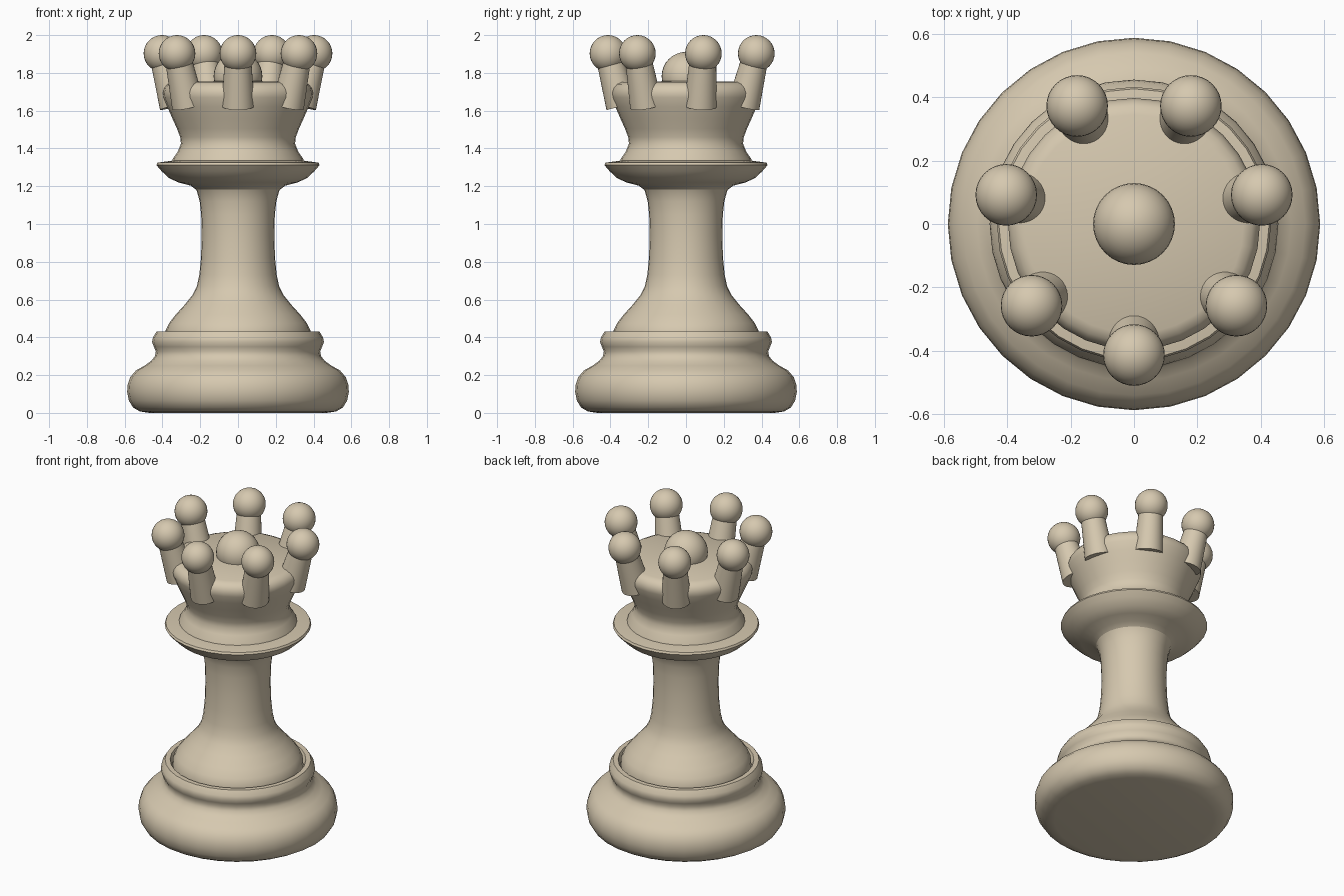
import bpy
import bmesh
import math
from mathutils import Vector

SIDES = 32
SPIKES = 7

default_cube = bpy.data.objects.get("Cube")
if default_cube:
    bpy.data.objects.remove(default_cube, do_unlink=True)

# One warm ivory colour for the whole piece
ivory = bpy.data.materials.new("ivory")
ivory.use_nodes = True
ivory.diffuse_color = (0.67, 0.58, 0.43, 1)
ivory.node_tree.nodes["Principled BSDF"].inputs["Base Color"].default_value = ivory.diffuse_color


def finish(obj, name, angle=40):
    """Name, colour and smooth a part."""
    obj.name = obj.data.name = name
    obj.data.materials.clear()
    obj.data.materials.append(ivory)
    bpy.ops.object.select_all(action="DESELECT")
    obj.select_set(True)
    bpy.context.view_layer.objects.active = obj
    bpy.ops.object.shade_smooth_by_angle(angle=math.radians(angle))
    return obj


def lathe(name, profile):
    """Turn a (radius, height) profile around the z axis."""
    bm = bmesh.new()
    verts = [bm.verts.new((r, 0, z)) for r, z in profile]
    edges = [bm.edges.new(pair) for pair in zip(verts, verts[1:])]
    bmesh.ops.spin(bm, geom=verts + edges, cent=(0, 0, 0), axis=(0, 0, 1),
                   angle=math.tau, steps=SIDES)
    bmesh.ops.remove_doubles(bm, verts=bm.verts, dist=0.0005)
    bmesh.ops.recalc_face_normals(bm, faces=bm.faces)
    mesh = bpy.data.meshes.new(name)
    bm.to_mesh(mesh)
    bm.free()
    obj = bpy.data.objects.new(name, mesh)
    bpy.context.collection.objects.link(obj)
    return finish(obj, name)


def ball(name, centre, radius):
    bpy.ops.mesh.primitive_uv_sphere_add(segments=SIDES, ring_count=16,
                                         radius=radius, location=centre)
    return finish(bpy.context.object, name)


def tapered_rod(name, start, end, r_start, r_end):
    axis = end - start
    bpy.ops.mesh.primitive_cone_add(vertices=SIDES, radius1=r_start, radius2=r_end,
                                    depth=axis.length, location=(start + end) / 2,
                                    rotation=axis.to_track_quat("Z", "Y").to_euler())
    return finish(bpy.context.object, name)


# Rounded foot with a waist and a raised ring
lathe("base", [
    (0, 0.005), (0.47, 0), (0.52, 0.008), (0.555, 0.028), (0.578, 0.065), (0.587, 0.11),
    (0.584, 0.15), (0.57, 0.19), (0.54, 0.225), (0.495, 0.25), (0.46, 0.275),
    (0.44, 0.3), (0.435, 0.325), (0.445, 0.35), (0.455, 0.375), (0.45, 0.4),
    (0.43, 0.432), (0.4, 0.432), (0.385, 0.4), (0, 0.4)])

# Bell flaring down from a slim waist
lathe("stem", [
    (0, 0.39), (0.385, 0.39), (0.384, 0.435), (0.365, 0.475), (0.33, 0.52), (0.28, 0.575),
    (0.24, 0.625), (0.218, 0.67), (0.205, 0.73), (0.196, 0.82), (0.192, 0.94),
    (0.195, 1.05), (0.203, 1.12), (0.218, 1.175), (0.24, 1.21), (0, 1.22)])

# Flared collar
lathe("collar", [
    (0, 1.19), (0.22, 1.18), (0.25, 1.203), (0.315, 1.22), (0.365, 1.243), (0.405, 1.28),
    (0.432, 1.312), (0.426, 1.325), (0.35, 1.335), (0, 1.335)])

# Crown bowl with a rounded rim
lathe("crown_bowl", [
    (0, 1.325), (0.35, 1.325), (0.345, 1.345), (0.318, 1.385), (0.302, 1.425),
    (0.306, 1.46), (0.323, 1.505), (0.348, 1.56), (0.374, 1.62), (0.394, 1.67),
    (0.397, 1.695), (0.39, 1.72), (0.373, 1.74), (0.345, 1.752), (0, 1.758)])
ball("crown_centre_ball", (0, 0, 1.782), 0.129)

# Ring of outward leaning spikes with ball tips
for i in range(SPIKES):
    turn = math.tau * i / SPIKES - math.pi / 2
    outward = Vector((math.cos(turn), math.sin(turn), 0))
    foot = outward * 0.337 + Vector((0, 0, 1.626))
    tip = outward * 0.413 + Vector((0, 0, 1.903))
    tapered_rod(f"crown_spike_{i + 1}", foot, tip, 0.087, 0.068)
    ball(f"spike_ball_{i + 1}", tip, 0.097)
